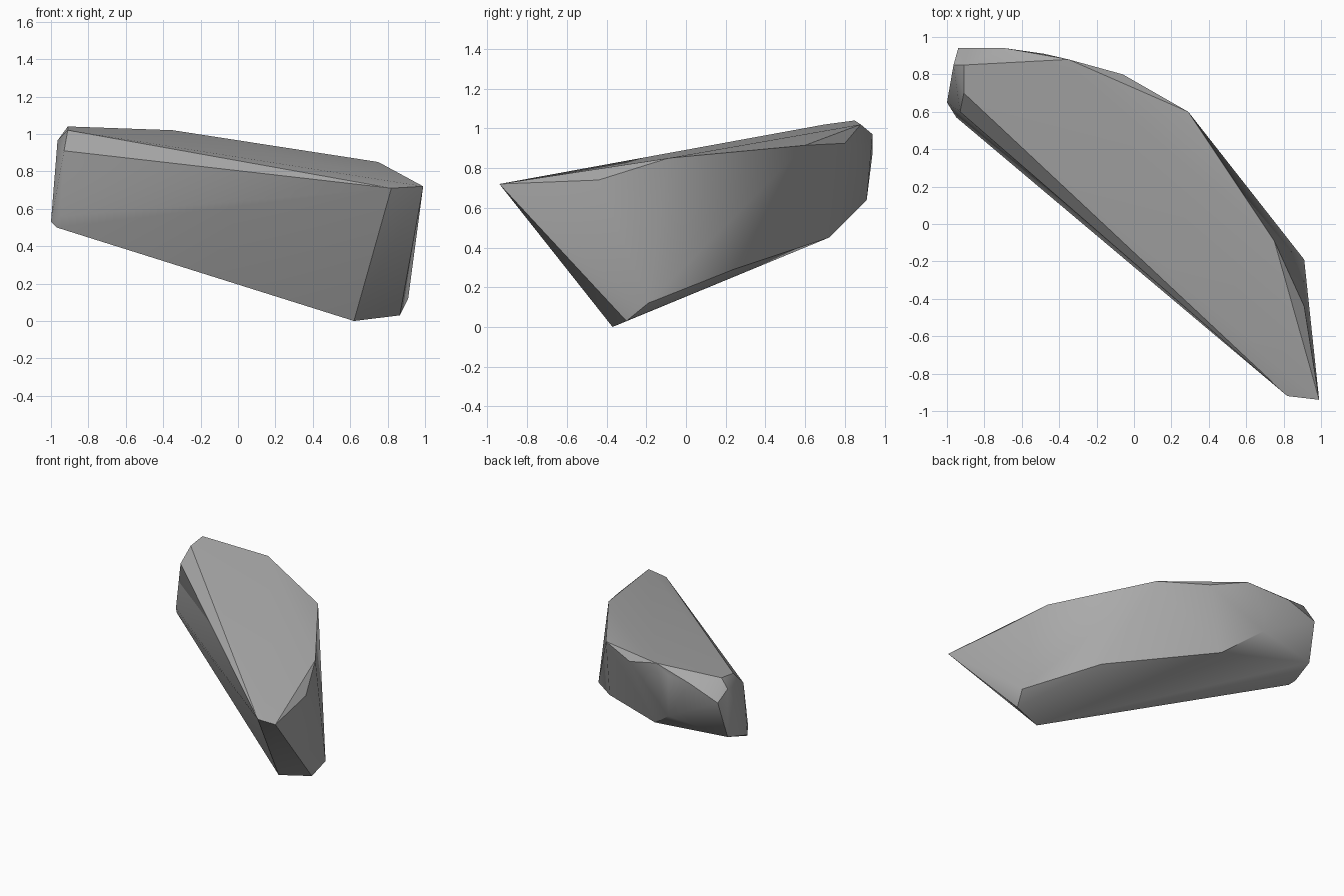
import bpy
import bmesh
import math

default_cube = bpy.data.objects.get("Cube")
if default_cube:
    bpy.data.objects.remove(default_cube, do_unlink=True)


def make_material(name, colour):
    material = bpy.data.materials.new(name)
    material.use_nodes = True
    material.diffuse_color = colour
    material.node_tree.nodes["Principled BSDF"].inputs["Base Color"].default_value = colour
    return material


def chiselled_solid(name, corner_groups, material, sharp_angle):
    """Wrap groups of corners in a convex skin and shade it with crisp edges."""
    bm = bmesh.new()
    for group in corner_groups:
        for corner in group:
            bm.verts.new(corner)
    hull = bmesh.ops.convex_hull(bm, input=bm.verts[:])
    loose = {item for item in hull["geom_interior"] + hull["geom_unused"]
             if isinstance(item, bmesh.types.BMVert)}
    bmesh.ops.delete(bm, geom=list(loose), context="VERTS")
    # Merge almost coplanar triangles into broad facets
    bmesh.ops.dissolve_limit(bm, angle_limit=math.radians(1.5),
                             verts=bm.verts[:], edges=bm.edges[:])
    bmesh.ops.recalc_face_normals(bm, faces=bm.faces[:])
    mesh = bpy.data.meshes.new(name)
    bm.to_mesh(mesh)
    bm.free()
    mesh.materials.append(material)
    solid = bpy.data.objects.new(name, mesh)
    bpy.context.collection.objects.link(solid)
    bpy.context.view_layer.objects.active = solid
    solid.select_set(True)
    bpy.ops.object.shade_smooth_by_angle(angle=sharp_angle)
    return solid


# Rim of the broad sloping top, from the pointed tip round to the front bevel
top_rim = [(.99, -.94, .72), (.75, -.09, .85), (.29, .6, .915), (-.35, .88, 1.02),
           (-.91, .85, 1.04), (-.91, .7, 1.02), (.82, -.92, .71)]

# Curved back side, just below the rim
back_shoulder = [(.91, -.44, .74), (-.06, .8, .925), (-.48, .91, .97),
                 (-.69, .94, .97), (-.94, .94, .88)]

# Lower ridge climbing from the keel to the blunt end
lower_ridge = [(.91, -.19, .12), (.51, .24, .29), (.16, .45, .36),
               (-.23, .72, .45), (-.48, .91, .64)]

# Keel under the pointed tip
keel = [(.62, -.37, 0), (.865, -.3, .03)]

# Chipped blunt end and the front bevel corner
blunt_end = [(-.93, .6, .91), (-.965, .85, .965), (-1, .65, .53),
             (-.965, .85, .58), (-.97, .61, .5), (-.95, .57, .56)]

stone = make_material("stone grey", (.4, .4, .4, 1))
chiselled_solid("rock_shard", [top_rim, back_shoulder, lower_ridge, keel, blunt_end],
                stone, math.radians(30))
